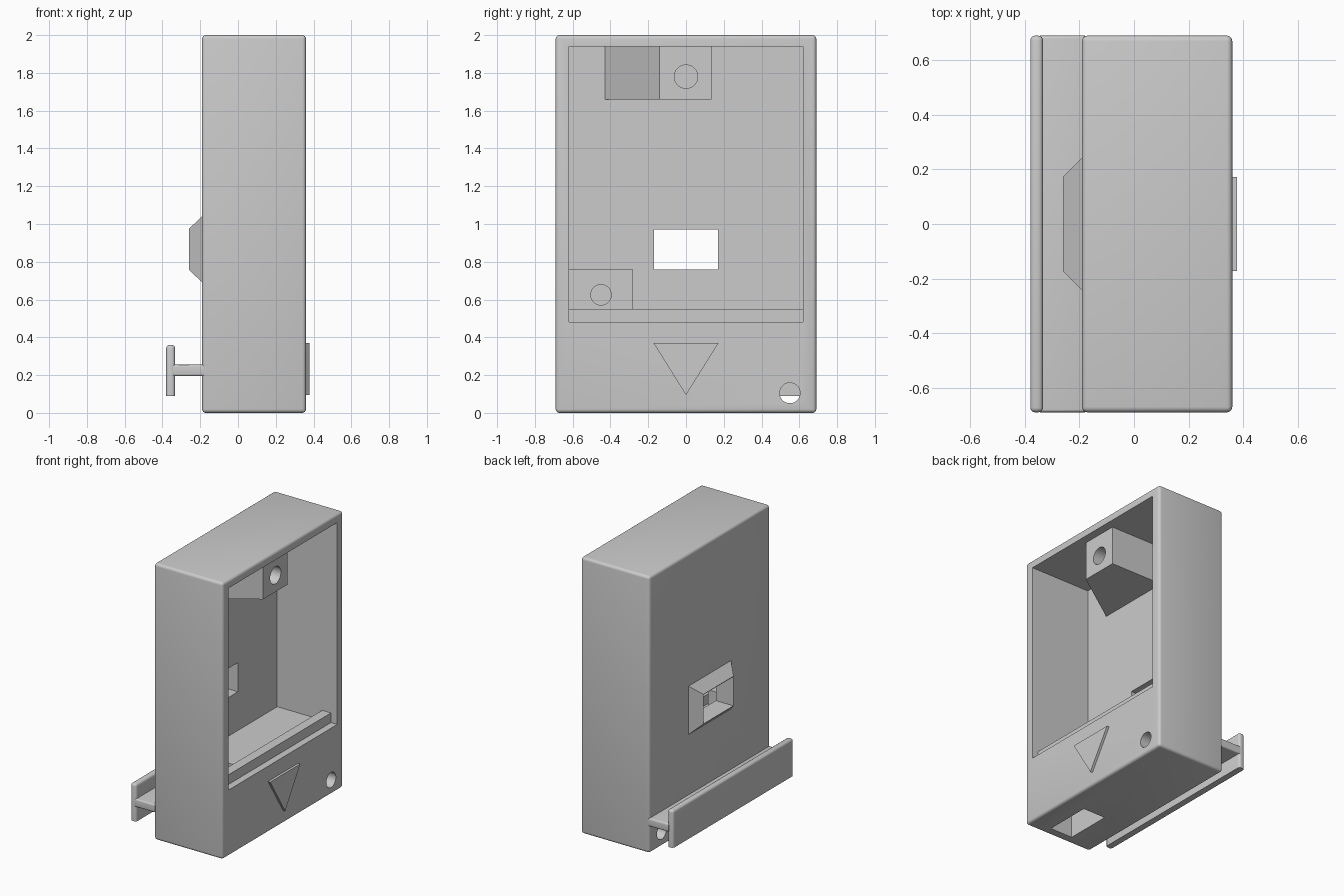
import bpy, bmesh, math
from mathutils import Matrix, Vector

cube = bpy.data.objects.get("Cube")
if cube:
    bpy.data.objects.remove(cube)

grey = bpy.data.materials.new("light_grey")
grey.use_nodes = True
grey.diffuse_color = (0.6, 0.6, 0.6, 1)
grey.node_tree.nodes["Principled BSDF"].inputs["Base Color"].default_value = (0.6, 0.6, 0.6, 1)


def finish(name, bm):
    bmesh.ops.recalc_face_normals(bm, faces=bm.faces[:])
    mesh = bpy.data.meshes.new(name)
    bm.to_mesh(mesh)
    bm.free()
    mesh.materials.append(grey)
    obj = bpy.data.objects.new(name, mesh)
    bpy.context.collection.objects.link(obj)
    return obj


def box(name, xs, ys, zs, bevel=0, keep=lambda a, b: True):
    """Box from axis ranges; edges passing the keep rule are rounded."""
    bm = bmesh.new()
    bmesh.ops.create_cube(bm, size=1)
    for v in bm.verts:
        v.co = [r[0] if c < 0 else r[1] for c, r in zip(v.co, (xs, ys, zs))]
    if bevel:
        edges = [e for e in bm.edges if keep(e.verts[0].co, e.verts[1].co)]
        bmesh.ops.bevel(bm, geom=edges, offset=bevel, segments=4, profile=0.5, affect='EDGES')
    return finish(name, bm)


def prism(name, points, depth):
    """Extrude a closed polygon along a vector."""
    bm = bmesh.new()
    face = bm.faces.new([bm.verts.new(p) for p in points])
    new = bmesh.ops.extrude_face_region(bm, geom=[face])["geom"]
    bmesh.ops.translate(bm, vec=Vector(depth),
                        verts=[g for g in new if isinstance(g, bmesh.types.BMVert)])
    return finish(name, bm)


def drill(xs, y, z, radius):
    """Round cutter along x."""
    bm = bmesh.new()
    place = Matrix.Translation(((xs[0] + xs[1]) / 2, y, z)) @ Matrix.Rotation(math.pi / 2, 4, 'Y')
    bmesh.ops.create_cone(bm, cap_ends=True, segments=48, radius1=radius, radius2=radius,
                          depth=xs[1] - xs[0], matrix=place)
    return finish("drill_cutter", bm)


def cut(obj, cutters):
    """Subtract the cutters, bake the result and discard them."""
    for c in cutters:
        mod = obj.modifiers.new("cut", 'BOOLEAN')
        mod.operation, mod.solver, mod.object = 'DIFFERENCE', 'EXACT', c
    bpy.context.view_layer.update()
    mesh = bpy.data.meshes.new_from_object(obj.evaluated_get(bpy.context.evaluated_depsgraph_get()))
    obj.modifiers.clear()
    obj.data = mesh
    for c in cutters:
        bpy.data.objects.remove(c)


WALL, BACK = -0.19, -0.12     # outer and inner faces of the rear wall
FACE = 0.36                   # open face
END = 0.69                    # half length in y


def window():
    return box("window_cutter", (-0.4, 0), (-0.17, 0.17), (0.76, 0.97))


# Housing with cavity, window, bottom slot and cord hole
housing = box("housing", (WALL, FACE), (-END, END), (0, 2), 0.02)
cut(housing, [
    box("cavity_cutter", (BACK, 0.5), (-0.62, 0.62), (0.48, 1.94)),
    box("slot_cutter", (0.02, 0.2), (-0.62, -0.28), (-0.1, 0.6)),
    drill((-0.3, 0.5), 0.55, 0.105, 0.054),
    window(),
])

# Sloping collar around the window, outside the rear wall
bm = bmesh.new()
rings = [[bm.verts.new((x, sy * hy, 0.866 + sz * hz))
          for sy, sz in ((-1, -1), (1, -1), (1, 1), (-1, 1))]
         for x, hy, hz in ((WALL, 0.243, 0.175), (-0.26, 0.173, 0.108))]
bm.faces.new(rings[0])
bm.faces.new(rings[1])
for i in range(4):
    j = (i + 1) % 4
    bm.faces.new((rings[0][i], rings[0][j], rings[1][j], rings[1][i]))
collar = finish("window_collar", bm)
cut(collar, [window()])

# Ridge that forms the lid groove
box("lid_ridge", (0.24, 0.31), (-0.62, 0.62), (0.48, 0.55))

# Upper screw block with one sloping side
upper = prism("upper_screw_block",
              [(BACK, -0.43, 1.66), (0.3, -0.14, 1.66), (0.3, 0.135, 1.66), (BACK, 0.135, 1.66)],
              (0, 0, 0.28))
cut(upper, [drill((0, 0.4), 0, 1.78, 0.062)])

# Lower screw block in the corner
lower = box("lower_screw_block", (BACK, 0.02), (-0.62, -0.28), (0.48, 0.76))
cut(lower, [drill((-0.1, 0.1), -0.45, 0.625, 0.054)])

# Raised triangular pointer
prism("triangle_pointer", [(FACE, -0.172, 0.37), (FACE, 0.172, 0.37), (FACE, 0, 0.095)], (0.018, 0, 0))

# Rail: web and rounded flange on the rear
box("rail_web", (-0.345, WALL + 0.01), (-END, END), (0.195, 0.255), 0.012,
    lambda a, b: abs(a.x - b.x) > 0.01 or abs(a.y - b.y) > 0.01)
box("rail_flange", (-0.38, -0.333), (-END, END), (0.09, 0.36), 0.018,
    lambda a, b: max(a.z, b.z) > 0.3)

# Smooth the rounded edges, keep the corners crisp
for obj in bpy.context.collection.objects:
    if obj.type == 'MESH' and grey.name in obj.data.materials:
        bpy.ops.object.select_all(action='DESELECT')
        obj.select_set(True)
        bpy.context.view_layer.objects.active = obj
        bpy.ops.object.shade_smooth_by_angle(angle=math.radians(30))
